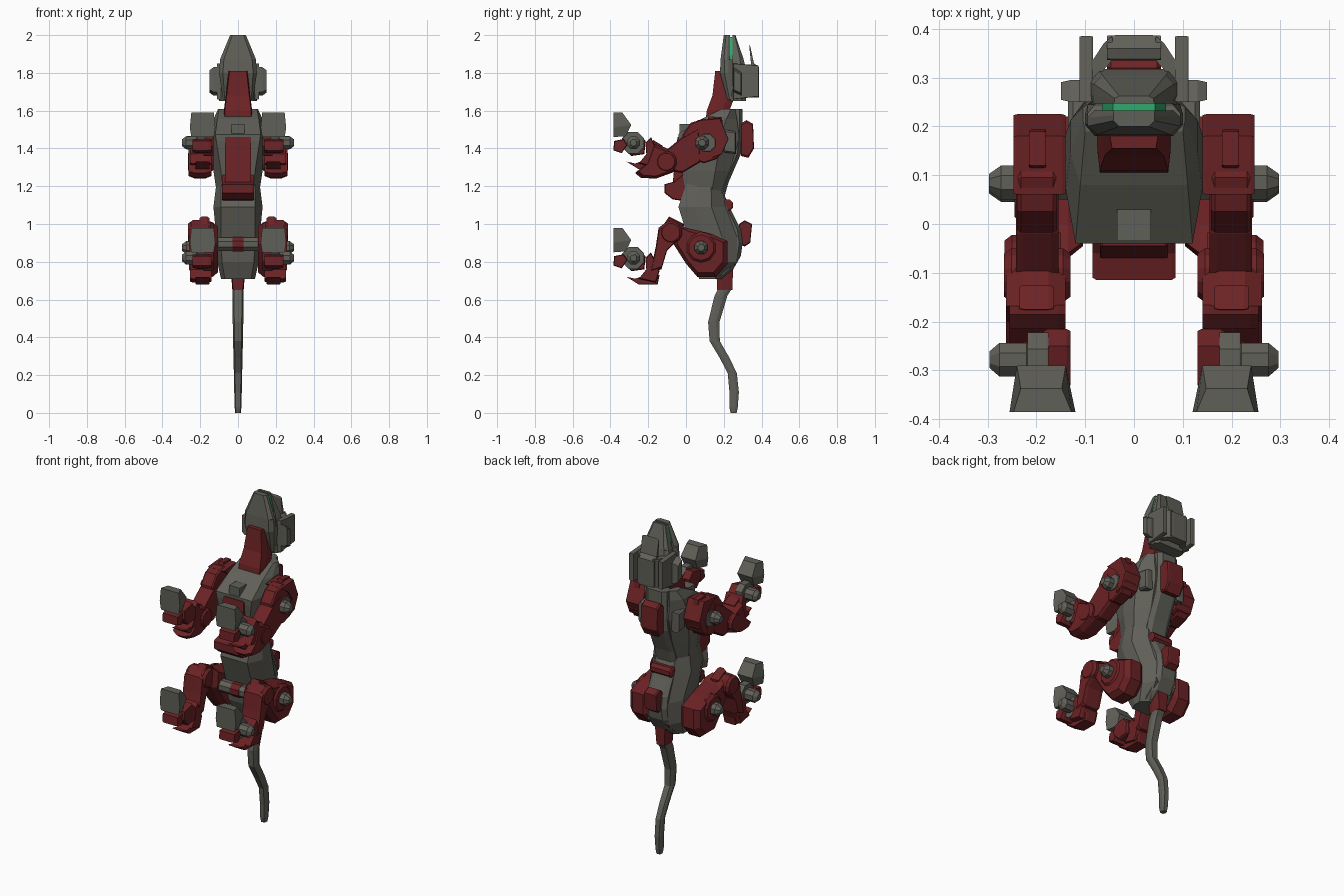
import bpy, bmesh, math


def material(name, rgb):
    m = bpy.data.materials.new(name)
    m.diffuse_color = (*rgb, 1)
    return m


GRAY = material("warm gray", (0.118, 0.116, 0.098))
RED = material("dark red", (0.148, 0.016, 0.018))
GREEN = material("green glow", (0.03, 0.40, 0.15))


def rings_to_object(name, rings, mat, mirror=False):
    """Skin a stack of equal-sized vertex rings, capped at both ends."""
    bm = bmesh.new()
    vs = [[bm.verts.new(p) for p in r] for r in rings]
    n = len(rings[0])
    for a, b in zip(vs, vs[1:]):
        for i in range(n):
            j = (i + 1) % n
            bm.faces.new((a[i], a[j], b[j], b[i]))
    bm.faces.new(vs[0][::-1])
    bm.faces.new(vs[-1])
    bmesh.ops.recalc_face_normals(bm, faces=bm.faces)
    me = bpy.data.meshes.new(name)
    bm.to_mesh(me)
    bm.free()
    me.materials.append(mat)
    ob = bpy.data.objects.new(name, me)
    bpy.context.collection.objects.link(ob)
    if mirror:
        ob.modifiers.new("mirror", 'MIRROR').use_mirror_merge = False
    return ob


def prism(name, pts, x0, x1, mat, c=0.015, s=0.85, mirror=True):
    """Side profile (y, z) extruded along x, with tapered ends."""
    cy = sum(p[0] for p in pts) / len(pts)
    cz = sum(p[1] for p in pts) / len(pts)
    rings = [[(x, cy + (y - cy) * k, cz + (z - cz) * k) for y, z in pts]
             for x, k in ((x0, s), (x0 + c, 1), (x1 - c, 1), (x1, s))]
    return rings_to_object(name, rings, mat, mirror)


def disc(name, y, z, r, x0, x1, mat, n=8, c=0.015, s=0.7, mirror=True):
    a = math.pi / n
    pts = [(y + r * math.cos(a + 2 * a * i), z + r * math.sin(a + 2 * a * i)) for i in range(n)]
    return prism(name, pts, x0, x1, mat, c, s, mirror)


def loft(name, secs, mat):
    """Upright hull from (z, y front, y back, half width front, mid, back)."""
    rings = []
    for z, f, b, wf, wm, wb in secs:
        m, q = f + (b - f) * 0.35, f + (b - f) * 0.7
        right = [(wf, f, z), (wm, m, z), (wm, q, z), (wb, b, z)]
        rings.append(right + [(-x, y, zz) for x, y, zz in reversed(right)])
    return rings_to_object(name, rings, mat)


# Torso: chest, belly, spine strip
loft("chest", [(1.15, .0, .19, .08, .11, .06), (1.28, -.02, .23, .09, .13, .07),
               (1.44, -.04, .28, .115, .14, .08), (1.475, -.04, .28, .12, .14, .08),
               (1.555, .08, .27, .11, .13, .08), (1.61, .19, .26, .10, .105, .07)], GRAY)
loft("belly", [(1.3, .03, .21, .08, .11, .06), (1.21, .0, .19, .09, .115, .06),
               (1.09, -.04, .21, .09, .13, .07), (.93, .01, .27, .09, .115, .07),
               (.8, .03, .27, .085, .11, .07), (.71, .07, .19, .07, .09, .05)], GRAY)
loft("spine", [(z, f, b, .07, .07, .045) for z, f, b in [
    (1.61, .24, .30), (1.45, .24, .30), (1.37, .225, .29), (1.22, .17, .225), (1.15, .15, .205),
    (1.06, .19, .245), (.97, .23, .29), (.90, .24, .30), (.83, .23, .29), (.76, .18, .25),
    (.72, .14, .20)]], GRAY)
prism("chest_block", [(-.035, 1.47), (.03, 1.47), (.03, 1.53), (-.035, 1.53)], -.035, .035, GRAY,
      c=.003, s=.97, mirror=False)
prism("side_vent", [(.20, 1.38), (.265, 1.37), (.265, 1.49), (.20, 1.50)], .085, .135, GRAY, c=.01, s=.85)
prism("breast_panel", [(.0, 1.46), (-.045, 1.46), (-.07, 1.22), (.0, 1.22)], -.07, .07, RED,
      c=.005, s=.95, mirror=False)
prism("breast_block", [(.05, 1.22), (.02, 1.29), (-.06, 1.225), (-.115, 1.21), (-.115, 1.165),
                       (-.07, 1.13), (.0, 1.12)], -.085, .085, RED, c=.008, s=.93, mirror=False)

# Pods along the back
prism("upper_back_pod", [(.29, 1.36), (.33, 1.35), (.36, 1.40), (.355, 1.53), (.32, 1.55), (.29, 1.53)],
      -.055, .055, RED, c=.008, s=.9, mirror=False)
disc("back_bar", .22, 1.10, .032, -.07, .07, RED, c=.006, mirror=False)
prism("lower_back_pod", [(.28, .90), (.31, .88), (.34, .90), (.35, 1.0), (.31, 1.02), (.28, 1.0)],
      -.04, .04, RED, c=.008, s=.9, mirror=False)

# Neck
loft("neck", [(1.52, .10, .23, .07, .075, .06), (1.60, .11, .23, .07, .075, .06),
              (1.68, .14, .26, .06, .065, .055), (1.81, .155, .24, .045, .05, .045)], RED)

# Head: jaw, glowing slit, muzzle
loft("jaw", [(1.66, .22, .25, .07, .08, .08), (1.80, .18, .245, .08, .10, .095),
             (1.87, .183, .245, .075, .095, .08), (1.872, .183, .233, .075, .095, .08),
             (2.0, .20, .233, .03, .042, .042)], GRAY)
loft("mouth_slit", [(1.80, .225, .255, .066, .066, .066), (1.90, .225, .255, .066, .066, .066),
                    (1.99, .228, .252, .043, .043, .042)], GREEN)
loft("muzzle", [(1.65, .235, .318, .08, .10, .08), (1.82, .24, .318, .085, .095, .075),
                (1.87, .24, .305, .08, .083, .065), (1.872, .247, .305, .08, .083, .065),
                (2.0, .247, .262, .042, .04, .03)], GRAY)

# Head armour: cheeks, side fins and the arch standing off the back of the head
prism("cheek", [(.25, 1.70), (.295, 1.68), (.295, 1.80), (.25, 1.83)], .08, .15, GRAY, c=.02, s=.8)
prism("ear_fin", [(.25, 1.66), (.385, 1.675), (.385, 1.84), (.25, 1.85)], .084, .112, GRAY, c=.004, s=.98)
rings_to_object("arch_side", [[(.045, .385, z), (.04, .34, z), (.09, .285, z), (.108, .30, z),
                               (.062, .37, z)] for z in (1.67, 1.84)], GRAY, mirror=True)
prism("arch_crest", [(.337, 1.67), (.387, 1.67), (.387, 1.83), (.36, 1.85), (.338, 1.95), (.335, 1.94),
                     (.345, 1.84), (.337, 1.82)], -.055, .055, GRAY, c=.02, s=.96, mirror=False)

# Tail
loft("tail_base", [(.65, .165, .245, .026, .03, .026), (.78, .16, .25, .035, .04, .035)], RED)
loft("tail", [(z, y - w, y + w, h * .7, h, h * .7) for z, y, w, h in [
    (.655, .205, .036, .03), (.62, .185, .034, .03), (.48, .147, .030, .028), (.38, .152, .027, .026),
    (.29, .205, .026, .024), (.21, .245, .024, .022), (.11, .255, .025, .02), (.03, .252, .022, .018),
    (0, .252, .016, .015)]], GRAY)

# Hip axle between the hind legs
disc("hip_axle", .0, .893, .038, -.13, .13, GRAY, c=.005, mirror=False)
disc("axle_band", .0, .893, .042, -.03, .03, RED, c=.004, s=.95, mirror=False)


def foot(prefix, dz):
    """Ankle disc, ankle pin, claw, toe and red foot, shared by all legs."""
    def sh(pts):
        return [(y, z + dz) for y, z in pts]
    disc(prefix + "_ankle_disc", -.28, 1.43 + dz, .063, .175, .218, GRAY, c=.004, s=.98)
    disc(prefix + "_ankle_pin", -.278, 1.43 + dz, .037, .20, .296, GRAY, c=.02, s=.5)
    prism(prefix + "_ankle_knuckle", sh([(-.335, 1.41), (-.33, 1.46), (-.25, 1.48), (-.215, 1.44),
                                         (-.22, 1.37), (-.29, 1.36)]), .13, .185, RED, c=.008, s=.92)
    # Claw: wide tip narrowing to the root
    rings_to_object(prefix + "_claw", [
        [(.12 + k, y, z + dz), (.255 - k, y, z + dz), (.24 - k, y2, z2 + dz), (.14 + k, y2, z2 + dz)]
        for k, y, z, y2, z2 in ((.008, -.385, 1.46, -.318, 1.465), (.0, -.385, 1.51, -.29, 1.525),
                                (.008, -.385, 1.59, -.337, 1.59))], GRAY, mirror=True)
    prism(prefix + "_toe", sh([(-.385, 1.39), (-.34, 1.375), (-.31, 1.42), (-.33, 1.45), (-.38, 1.44)]),
          .14, .24, RED, s=.9)
    prism(prefix + "_sole", sh([(-.315, 1.33), (-.25, 1.29), (-.15, 1.29), (-.14, 1.34), (-.20, 1.345),
                                (-.27, 1.32)]), .15, .225, RED, c=.01, s=.95)
    prism(prefix + "_heel", sh([(-.25, 1.32), (-.16, 1.30), (-.14, 1.36), (-.185, 1.46), (-.215, 1.43),
                                (-.21, 1.37)]), .14, .255, RED, s=.92)


foot("fore", 0)
foot("hind", -.61)

# Forelegs
prism("forearm", [(-.27, 1.27), (-.24, 1.245), (-.16, 1.24), (-.05, 1.28), (-.05, 1.36), (-.10, 1.40),
                  (-.17, 1.43), (-.21, 1.32)], .14, .262, RED, c=.035, s=.82)
prism("forearm_panel", [(-.185, 1.39), (-.13, 1.36), (-.125, 1.415), (-.175, 1.445)], .165, .235, RED,
      c=.01, s=.9)
disc("elbow", -.105, 1.33, .057, .13, .266, RED, n=12, s=.8)
prism("upper_arm", [(-.13, 1.37), (-.08, 1.28), (-.02, 1.27), (.08, 1.33), (.07, 1.51), (-.02, 1.46)],
      .155, .242, RED, s=.92)
disc("shoulder", .095, 1.44, .118, .158, .24, RED, n=10, c=.008, s=.95)
prism("shoulder_guard", [(.06, 1.55), (.18, 1.56), (.225, 1.45), (.19, 1.37), (.14, 1.35), (.17, 1.44),
                         (.13, 1.50)], .14, .247, RED, c=.008, s=.97)
prism("shoulder_panel", [(.11, 1.54), (.195, 1.53), (.19, 1.565), (.12, 1.57)], .18, .215, RED, c=.004, s=.95)
disc("shoulder_socket", .11, 1.43, .05, .15, .245, GRAY, c=.005, s=.95)
disc("shoulder_pin", .085, 1.43, .038, .11, .297, GRAY, c=.025, s=.5)

# Hind legs
prism("shin", [(-.19, .74), (-.13, .76), (-.10, .86), (-.03, .93), (-.09, 1.02), (-.145, .98), (-.16, .88)],
      .14, .26, RED, c=.02, s=.88)
disc("knee", -.08, .955, .06, .13, .265, RED, n=12, s=.8)
prism("knee_cap", [(-.13, .98), (-.09, 1.04), (-.01, 1.0), (-.02, .94), (-.08, .92)],
      .15, .205, RED, s=.85)
prism("thigh", [(-.07, .90), (.0, .79), (.06, .72), (.16, .72), (.22, .79), (.22, .91), (.13, .95),
                (.0, .98), (-.06, 1.01)], .105, .235, RED, c=.03, s=.83)
disc("hip_disc", .08, .875, .085, .2, .245, RED, n=10, s=.8)
disc("hip_pin", .08, .875, .038, .2, .297, GRAY, c=.025, s=.5)
